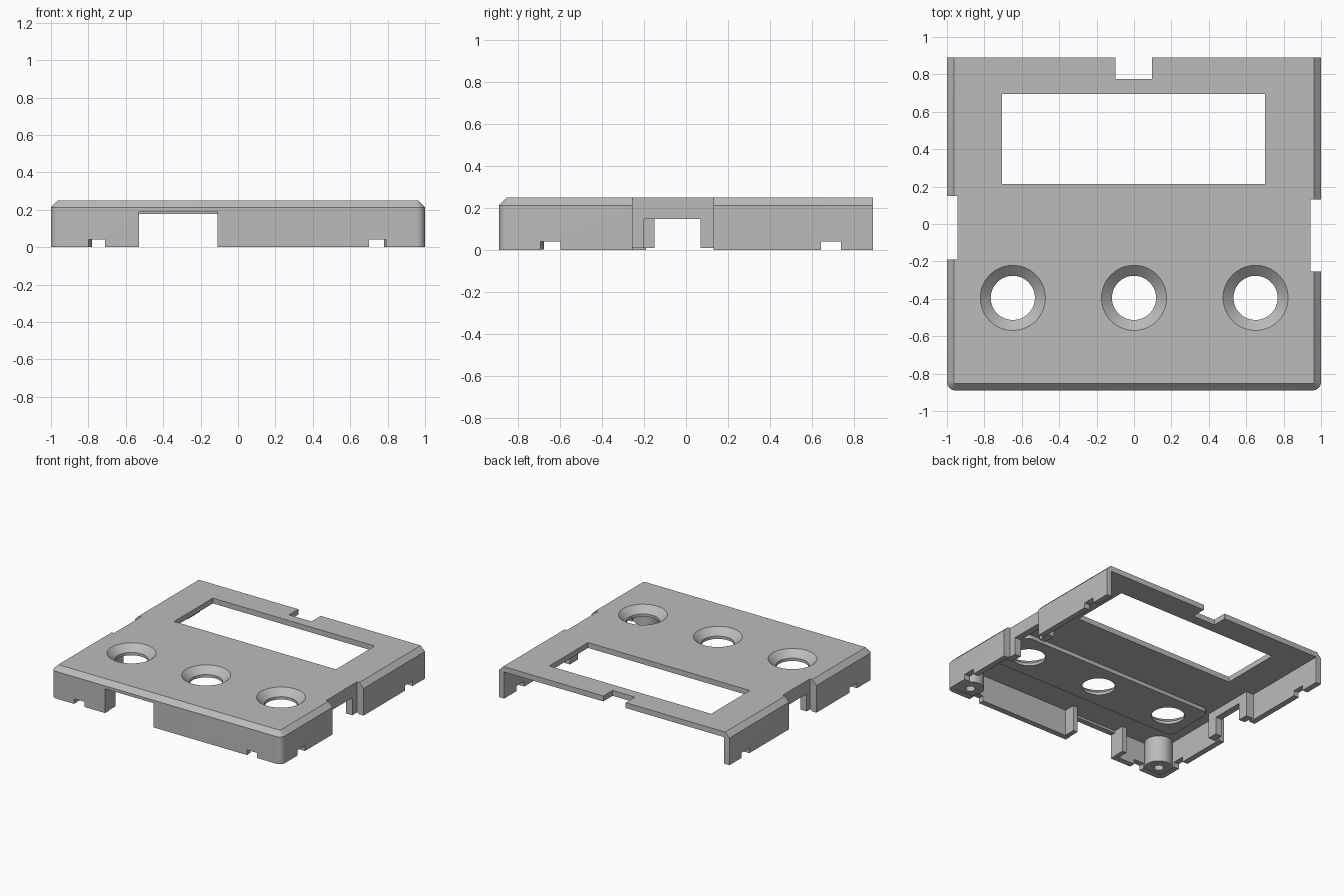
import bpy
import bmesh
from math import cos, sin, pi, radians

if "Cube" in bpy.data.objects:
    bpy.data.objects.remove(bpy.data.objects["Cube"], do_unlink=True)

grey = bpy.data.materials.new("plain grey")
grey.use_nodes = True
grey.diffuse_color = (0.5, 0.5, 0.5, 1)
grey.node_tree.nodes["Principled BSDF"].inputs["Base Color"].default_value = (0.5, 0.5, 0.5, 1)

BACK, FRONT, TOP, WALL = 0.89, -0.89, 0.25, 0.045


def make(name, rings):
    """Closed solid skinned through a stack of equal-length outlines."""
    bm = bmesh.new()
    loops = [[bm.verts.new(p) for p in ring] for ring in rings]
    n = len(loops[0])
    for low, high in zip(loops, loops[1:]):
        for i in range(n):
            j = (i + 1) % n
            bm.faces.new((low[i], low[j], high[j], high[i]))
    bm.faces.new(loops[0][::-1])
    bm.faces.new(loops[-1])
    bmesh.ops.recalc_face_normals(bm, faces=bm.faces)
    mesh = bpy.data.meshes.new(name)
    bm.to_mesh(mesh)
    bm.free()
    mesh.materials.append(grey)
    ob = bpy.data.objects.new(name, mesh)
    bpy.context.collection.objects.link(ob)
    return ob


def box(name, xs, ys, zs):
    (a, b), (c, d) = sorted(xs), sorted(ys)
    return make(name, [[(a, c, z), (b, c, z), (b, d, z), (a, d, z)] for z in zs])


def lathe(name, x, y, profile, sides=48):
    """Round solid from (radius, z) pairs."""
    return make(name, [[(x + r * cos(2 * pi * i / sides), y + r * sin(2 * pi * i / sides), z)
                        for i in range(sides)] for r, z in profile])


def rounded(x, y0, y1, r_front, r_back, z, steps=6):
    """Outline symmetric in x with rounded corners."""
    pts = []
    for sx, yc, r, start in ((-1, y0, r_front, pi), (1, y0, r_front, 1.5 * pi),
                             (1, y1, r_back, 0), (-1, y1, r_back, pi / 2)):
        cx, cy = sx * (x - r), yc + (r if yc == y0 else -r)
        for i in range(steps + 1):
            a = start + i * pi / 2 / steps
            pts.append((cx + r * cos(a), cy + r * sin(a), z))
    return pts


def merge(target, tool, operation):
    mod = target.modifiers.new(operation.lower(), 'BOOLEAN')
    mod.operation, mod.solver, mod.object = operation, 'EXACT', tool
    bpy.ops.object.select_all(action='DESELECT')
    bpy.context.view_layer.objects.active = target
    target.select_set(True)
    bpy.ops.object.modifier_apply(modifier=mod.name)
    bpy.data.objects.remove(tool, do_unlink=True)


# Outer cover: rounded front corners, chamfer on three sides, square back
tiny, inset = 0.0005, 0.037
cover = make("enclosure_cover", [
    rounded(1, FRONT, BACK, 0.045, tiny, 0),
    rounded(1, FRONT, BACK, 0.045, tiny, 0.213),
    rounded(1 - inset, FRONT + inset, BACK, 0.008, tiny, TOP)])


def cut(tool):
    merge(cover, tool, 'DIFFERENCE')


def add(tool):
    merge(cover, tool, 'UNION')


# Cavity, open at the bottom and back
cut(box("cavity", (-1 + WALL, 1 - WALL), (FRONT + WALL, 1.2), (-0.2, 0.208)))

# Snap notches along the bottom edge
for x in (-0.755, 0.745):
    cut(box("front_notch", (x - 0.045, x + 0.045), (-1, -0.8), (-0.1, 0.04)))
for y in (-0.645, 0.69):
    for s in (-1, 1):
        cut(box("side_notch", (s * 0.9, s * 1.1), (y - 0.048, y + 0.048), (-0.1, 0.04)))

# Front port with inner jambs
for x in (-0.55, -0.09):
    add(box("port_jamb", (x - 0.019, x + 0.019), (-0.87, -0.76), (0.004, 0.23)))
cut(box("port", (-0.53, -0.11), (-1, -0.7), (-0.1, 0.19)))

# Recessed side ports: thick block inside, pocket outside, opening through
for s, y0, y1, p0, p1 in ((1, -0.255, 0.13, -0.2, 0.07), (-1, -0.19, 0.15, -0.15, 0.11)):
    add(box("recess_block", (s * 0.89, s * 0.98), (y0 - 0.04, y1 + 0.04), (0.01, 0.225)))
    cut(box("recess_pocket", (s * 0.943, s * 1.1), (y0, y1), (-0.1, 0.4)))
    cut(box("recess_opening", (s * 0.8, s * 1.1), (p0, p1), (-0.1, 0.147)))

# Reinforcing pad under the buttons
add(make("button_pad", [rounded(0.85, -0.6, -0.18, 0.05, 0.05, z) for z in (0.178, 0.23)]))

# Screw posts in the front corners
for s in (-1, 1):
    add(lathe("screw_post", s * 0.88, -0.775, [(0.1, 0.002), (0.1, 0.225)]))
    cut(lathe("screw_hole", s * 0.88, -0.775, [(0.035, -0.1), (0.035, 0.16)], 24))

# Countersunk button holes
for x in (-0.648, 0, 0.65):
    cut(lathe("button_hole", x, -0.395,
              [(0.118, 0.1), (0.118, 0.2), (0.174, TOP), (0.174, TOP + 0.1)], 64))

# Display window and back notch
cut(box("display_window", (-0.705, 0.7), (0.215, 0.695), (0.1, 0.4)))
cut(box("back_notch", (-0.1, 0.095), (0.775, 1.1), (0.1, 0.4)))

bpy.ops.object.select_all(action='DESELECT')
cover.select_set(True)
bpy.context.view_layer.objects.active = cover
bpy.ops.object.shade_smooth_by_angle(angle=radians(25))
